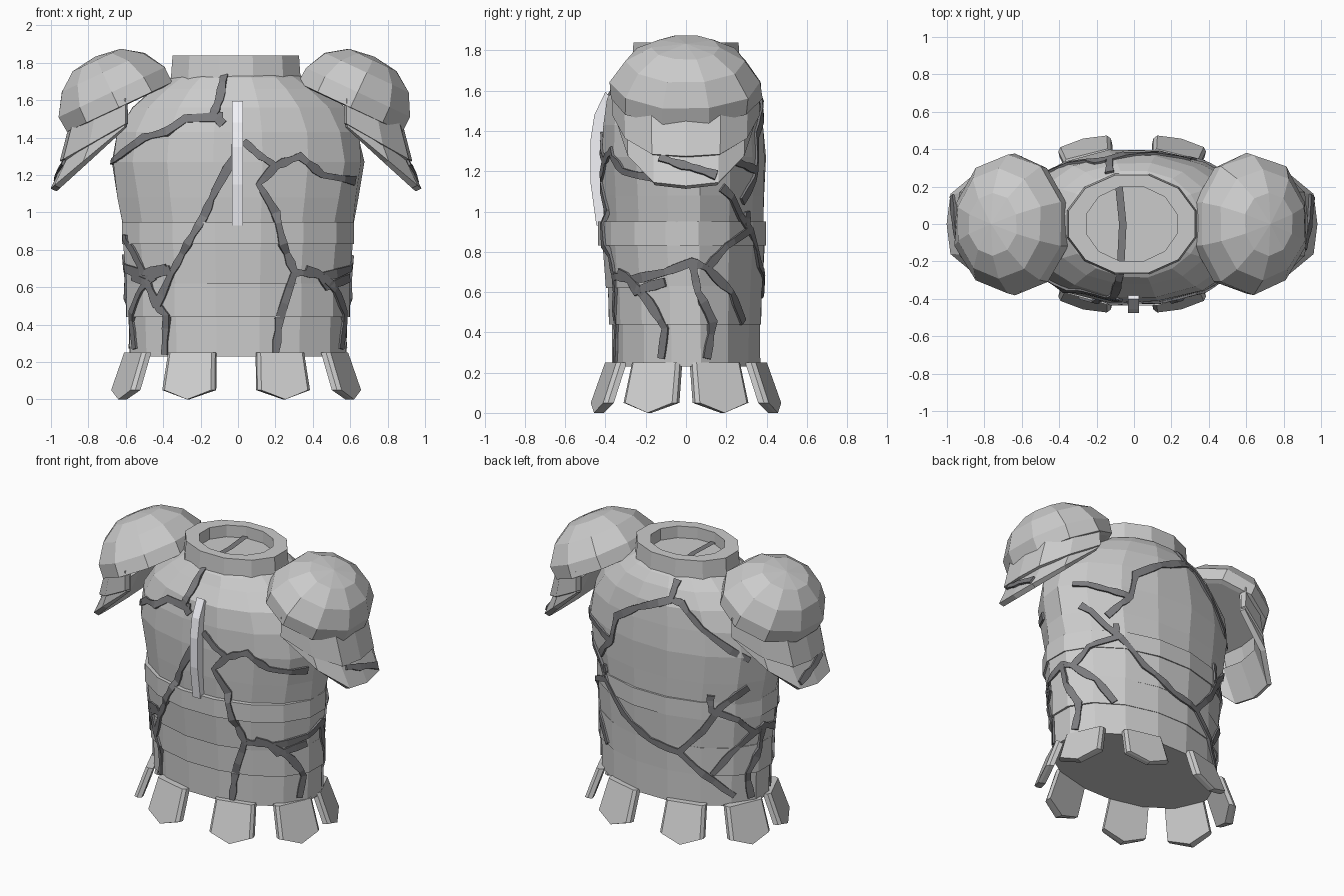
import bpy, bmesh, random
from math import sin, cos, pi, radians
from mathutils import Vector
from mathutils.bvhtree import BVHTree

if "Cube" in bpy.data.objects:
    bpy.data.objects.remove(bpy.data.objects["Cube"])

random.seed(4)


def material(name, v):
    m = bpy.data.materials.new(name)
    m.diffuse_color = (v, v, v * 1.05, 1)
    m.use_nodes = True
    m.node_tree.nodes["Principled BSDF"].inputs["Base Color"].default_value = m.diffuse_color
    return m


DARK, LIGHT = material("dark_grey", 0.2), material("light_grey", 0.9)


def make(name, verts, faces, mat=None):
    me = bpy.data.meshes.new(name)
    me.from_pydata([tuple(v) for v in verts], [], faces)
    bm = bmesh.new()
    bm.from_mesh(me)
    bmesh.ops.recalc_face_normals(bm, faces=bm.faces)
    bm.to_mesh(me)
    bm.free()
    ob = bpy.data.objects.new(name, me)
    bpy.context.collection.objects.link(ob)
    if mat:
        me.materials.append(mat)
    return ob


def strip(n_rows, n, closed=True):
    """Quad faces between successive rows of n points."""
    return [(r * n + i, r * n + (i + 1) % n, (r + 1) * n + (i + 1) % n, (r + 1) * n + i)
            for r in range(n_rows - 1) for i in range(n if closed else n - 1)]


def loft(name, rings, n=16, jitter=0.0, caps=True, cx=0.0):
    """Rings are (z, rx, ry, y centre)."""
    verts = []
    for z, rx, ry, yc in rings:
        for i in range(n):
            a = 2 * pi * (i + 0.5) / n
            k = 1 + random.uniform(-jitter, jitter)
            verts.append((cx + rx * k * cos(a), yc + ry * k * sin(a), z))
    faces = strip(len(rings), n)
    if caps:
        faces += [tuple(range(n)), tuple(range(len(verts) - n, len(verts)))]
    return make(name, verts, faces)


# Chest shell and the overlapping waist bands
torso = [
    loft("chest_shell", [(0.90, .615, .405, -.01), (1.08, .65, .41, -.012), (1.27, .68, .415, -.015),
                         (1.43, .66, .405, -.015), (1.56, .58, .385, -.01), (1.66, .46, .33, 0),
                         (1.72, .37, .29, 0), (1.76, .27, .22, 0)], jitter=.016),
    loft("belt_band", [(0.83, .632, .425, -.02), (0.95, .632, .425, -.02)]),
    loft("upper_waist_band", [(0.62, .605, .395, -.01), (0.84, .625, .41, -.012)], jitter=.004),
    loft("middle_waist_band", [(0.44, .61, .385, -.005), (0.63, .61, .39, -.005)], jitter=.004),
    loft("lower_waist_band", [(0.23, .59, .375, 0), (0.45, .595, .375, 0)], jitter=.004),
]

# Collar ring
loft("collar", [(1.70, .36, .28, 0), (1.84, .35, .27, 0), (1.84, .25, .205, 0),
                (1.70, .25, .205, 0), (1.70, .36, .28, 0)], n=12, caps=False, cx=-.012)

# Chest ridge, a side profile given a width
prof = [(-.37, 1.56), (-.40, 1.595), (-.455, 1.48), (-.475, 1.35), (-.475, 1.15), (-.445, .93), (-.38, .93)]
n = len(prof)
make("chest_ridge", [(x, y, z) for x in (-.032, .026) for y, z in prof],
     strip(2, n) + [tuple(range(n)), tuple(range(n, 2 * n))], LIGHT)

# Hanging skirt plates, flared outwards with pointed ends
outline = [(-.13, .25, 0), (.13, .25, 0), (.145, .05, .07), (0, 0, .085), (-.145, .05, .07)]
for sx in (-1, 1):
    for sy in (-1, 1):
        for x, y, ang in ((.235, .345, 14), (.525, .145, 66)):
            out = Vector((sx * sin(radians(ang)), sy * cos(radians(ang)), 0))
            side = Vector((-out.y, out.x, 0))
            base = Vector((sx * x - .01, sy * y, 0))
            verts = [base + side * u * k + out * (o + t) + Vector((0, 0, z))
                     for t, k in ((-.02, 1), (.01, 1), (.03, .88)) for u, z, o in outline]
            make("skirt_plate", verts, strip(3, 5) + [tuple(range(5)), tuple(range(10, 15))])

# Shoulder domes and the two lames below each
lames = []
for s in (-1, 1):
    off = .035 if s < 0 else 0
    u, nrm = Vector((.905, 0, -.425)), Vector((.425, 0, .905))
    c = Vector((.608 + off, 0, 1.575))
    verts, N = [], 10
    for r, h in ((.90, -.02), (1, -.015), (1, .075), (.79, .19), (.45, .265)):
        for i in range(N):
            a = 2 * pi * (i + .5) / N
            k = r * (1 + random.uniform(-.02, .02))
            p = c + u * (.325 * k * cos(a)) + Vector((0, .375 * k * sin(a), 0)) + nrm * h
            verts.append((s * p.x, p.y, p.z))
    p = c + nrm * .285
    verts.append((s * p.x, p.y, p.z))
    faces = strip(5, N) + [(40 + i, 40 + (i + 1) % N, 50) for i in range(N)] + [tuple(range(N))]
    make("shoulder_dome", verts, faces)

    for name, xt, zt, xb, zb, ry in (("upper_lame", .85, 1.52, .915, 1.27, .35),
                                     ("lower_lame", .86, 1.34, .965, 1.12, .335)):
        verts, M = [], 7
        for x0, z0, x1, z1 in ((xt, zt, .54, 1.62), (xb, zb, .53, 1.50)):
            for i in range(M):
                a = radians(-84 + 168 * i / (M - 1))
                f = max(0, 1 - cos(a) * 1.08)
                verts.append((s * (x0 + (x1 - x0) * f + off * .6), ry * sin(a), z0 + (z1 - z0) * f))
        ob = make(name, verts, strip(2, M, False))
        mod = ob.modifiers.new("thickness", 'SOLIDIFY')
        mod.thickness, mod.offset = .035, 0
        lames.append(ob)


def tree(obs):
    verts, polys = [], []
    for ob in obs:
        b = len(verts)
        verts += [v.co.copy() for v in ob.data.vertices]
        polys += [[b + i for i in p.vertices] for p in ob.data.polygons]
    return BVHTree.FromPolygons(verts, polys)


BODY = tree(torso)
VIEWS = {"front": Vector((0, -1, 0)), "back": Vector((0, 1, 0)),
         "right": Vector((1, 0, 0)), "left": Vector((-1, 0, 0))}


def crack(view, pts, bvh=BODY, lift=.012):
    """Raised jagged ribbon laid on the armour along a path seen from one side."""
    d = VIEWS[view]
    path = []
    for (a0, z0), (a1, z1) in zip(pts, pts[1:]):
        path += [(a0 + (a1 - a0) * t / 3, z0 + (z1 - z0) * t / 3) for t in range(3)]
    path.append(pts[-1])
    hits = []
    for a, z in path:
        flat = Vector((a, 0, z)) if d.y else Vector((0, a, z))
        hit = bvh.ray_cast(flat + d * 2, -d)
        if hit[0] is None:
            hit = bvh.find_nearest(flat + d * .15)
        nv = hit[1] if hit[1].dot(d) > 0 else -hit[1]
        hits.append((hit[0], nv))
    verts = []
    for i, (p, nv) in enumerate(hits):
        t = hits[min(i + 1, len(hits) - 1)][0] - hits[max(i - 1, 0)][0]
        side = nv.cross(t).normalized() * random.uniform(.015, .026)
        verts += [p - side - nv * .012, p - side + nv * lift, p + side + nv * lift, p + side - nv * .012]
    k = len(verts)
    make("crack_" + view, verts, strip(len(hits), 4) + [(0, 1, 2, 3), (k - 4, k - 3, k - 2, k - 1)], DARK)


# Cracks over the front
crack("front", [(-.07, 1.74), (-.10, 1.6), (-.13, 1.52), (-.08, 1.47)])
crack("front", [(-.08, 1.51), (-.28, 1.50), (-.38, 1.43), (-.50, 1.40), (-.62, 1.31), (-.67, 1.27)])
crack("front", [(0, 1.42), (-.02, 1.30), (-.12, 1.12), (-.18, .98), (-.27, .83), (-.35, .68), (-.43, .50),
                (-.38, .45), (-.39, .24)])
crack("front", [(-.38, .70), (-.50, .68), (-.56, .80), (-.62, .88)])
crack("front", [(-.43, .50), (-.48, .62), (-.56, .66)])
crack("front", [(.03, 1.38), (.12, 1.30), (.20, 1.25), (.33, 1.30), (.45, 1.2), (.62, 1.17)])
crack("front", [(.20, 1.25), (.11, 1.15), (.20, 1.0), (.24, .83), (.30, .68), (.22, .43), (.20, .25)])
crack("front", [(.30, .68), (.43, .67), (.47, .60), (.59, .65)])
# Cracks over both sides and the lower lames
for v, lame in (("left", lames[1]), ("right", lames[3])):
    crack(v, [(-.33, .70), (-.27, .66), (-.10, .70), (.03, .75), (.10, .72), (.20, .83), (.30, .90), (.30, 1.0)])
    crack(v, [(-.27, .66), (-.18, .55), (-.10, .42), (-.12, .27)])
    crack(v, [(.03, .75), (.06, .60), (.13, .45), (.10, .27)])
    crack(v, [(.10, .72), (.22, .60), (.28, .45)])
    crack(v, [(-.13, 1.26), (-.05, 1.23), (.06, 1.20), (.15, 1.17)], tree([lame]), .03)
# Cracks over the back
crack("back", [(-.13, 1.71), (-.13, 1.60), (-.20, 1.59), (-.35, 1.45), (-.60, 1.25)])
crack("back", [(-.13, 1.60), (.10, 1.50), (.28, 1.38), (.32, 1.20), (.38, 1.14), (.45, 1.05)])
crack("back", [(.32, 1.20), (.45, 1.23), (.62, 1.27)])
crack("back", [(.58, 1.12), (.45, .98), (.22, .74), (.0, .62), (-.20, .58), (-.35, .45), (-.50, .30)])
crack("back", [(-.20, .58), (-.35, .75), (-.45, .92), (-.58, 1.05)])
# Crack across the neck opening
make("crack_neck", [(-.10, .2, 1.772), (-.06, .2, 1.772), (-.08, 0, 1.772), (-.04, 0, 1.772),
                    (-.09, -.2, 1.772), (-.05, -.2, 1.772)], [(0, 1, 3, 2), (2, 3, 5, 4)], DARK)
